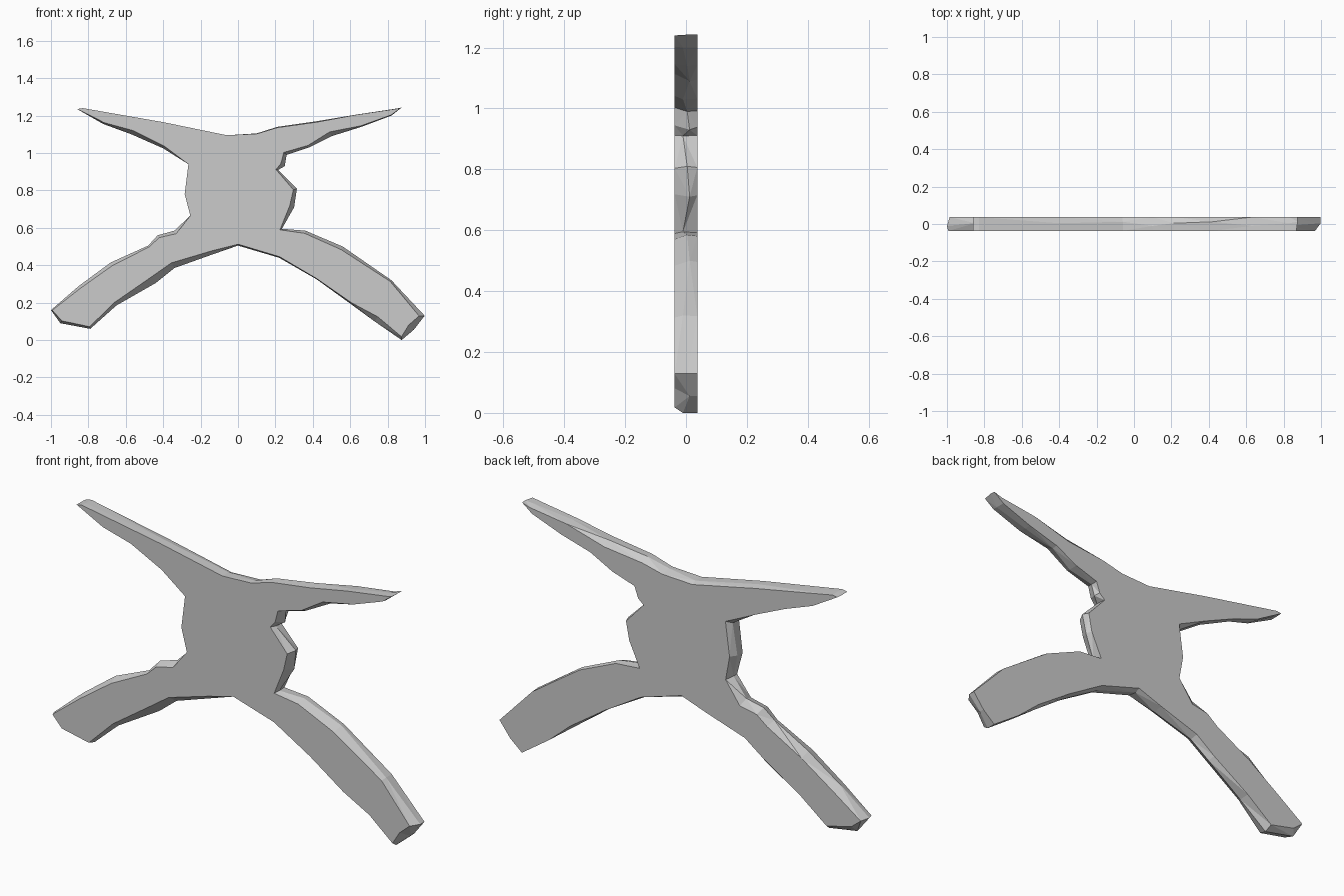
import bpy, bmesh
from mathutils import Vector

if "Cube" in bpy.data.objects:
    bpy.data.objects.remove(bpy.data.objects["Cube"])

HALF = 0.037  # half thickness of the slab

# Edge chains clockwise as seen from the front: (front inset, back inset, points x/z)
left_arm_top = (0.0, 0.008, [(-0.86, 1.235), (-0.83, 1.24), (-0.4, 1.165), (-0.06, 1.095)])
right_arm_top = (0.004, 0.022, [(0.1, 1.105), (0.21, 1.14), (0.42, 1.17), (0.63, 1.205), (0.83, 1.235)])
right_arm_under = (0.02, 0.004, [(0.875, 1.243), (0.82, 1.2), (0.66, 1.14), (0.5, 1.09),
                                 (0.38, 1.03), (0.26, 0.99)])
right_flank = (0.02, 0.012, [(0.25, 0.93), (0.215, 0.91), (0.315, 0.81), (0.3, 0.71), (0.235, 0.595)])
right_leg_top = (0.015, 0.004, [(0.36, 0.585), (0.56, 0.5), (0.82, 0.32)])
right_foot = (0.03, 0.0, [(0.998, 0.13), (0.94, 0.055), (0.875, 0.0), (0.73, 0.1)])
right_leg_under = (0.006, 0.01, [(0.6, 0.195), (0.42, 0.325), (0.22, 0.44), (0.0, 0.505)])
left_leg_under = (0.032, 0.018, [(-0.13, 0.46), (-0.34, 0.385), (-0.44, 0.305), (-0.65, 0.185)])
left_foot = (0.012, 0.025, [(-0.79, 0.06), (-0.95, 0.09), (-1.0, 0.16)])
left_leg_top = (0.015, 0.03, [(-0.85, 0.29), (-0.68, 0.415), (-0.48, 0.505), (-0.43, 0.56), (-0.34, 0.585)])
left_flank = (0.0, 0.02, [(-0.255, 0.665), (-0.285, 0.78), (-0.265, 0.94)])
left_arm_under = (0.022, 0.0, [(-0.4, 1.025), (-0.57, 1.1), (-0.72, 1.155)])

chains = [left_arm_top, right_arm_top, right_arm_under, right_flank, right_leg_top, right_foot,
          right_leg_under, left_leg_under, left_foot, left_leg_top, left_flank, left_arm_under]
outline = [(Vector(p), front, back) for front, back, pts in chains for p in pts]
count = len(outline)


def ring(bm, y, which):
    """Outline at depth y, moved inward by the chosen inset (0 none, 1 front, 2 back)."""
    verts = []
    for i, item in enumerate(outline):
        p = item[0]
        ahead = (outline[(i + 1) % count][0] - p).normalized()
        behind = (p - outline[i - 1][0]).normalized()
        chord = (ahead + behind).normalized()
        inset = item[which] if which else 0.0
        # uneven rim gives the hewn facets, less on the thin arm tips
        inset *= (1.25, 0.6, 1.0)[i % 3]
        if p.y > 1.0 and abs(p.x) > 0.6:
            inset *= 0.3
        q = p + Vector((chord.y, -chord.x)) * inset
        depth = y if which else (0.012, -0.01, 0.004)[i % 3]
        verts.append(bm.verts.new((q.x, depth, q.y)))
    return verts


# Flat four-limbed body with bevelled, faceted rim
bm = bmesh.new()
front = ring(bm, -HALF, 1)
middle = ring(bm, 0.0, 0)
back = ring(bm, HALF, 2)
bm.faces.new(front)
bm.faces.new(back[::-1])
for a, b in ((front, middle), (middle, back)):
    for i in range(count):
        j = (i + 1) % count
        bm.faces.new((a[i], b[i], b[j], a[j]))
bm.normal_update()
bmesh.ops.triangulate(bm, faces=bm.faces[:], ngon_method='EAR_CLIP')
bmesh.ops.recalc_face_normals(bm, faces=bm.faces[:])
mesh = bpy.data.meshes.new("four_limbed_body")
bm.to_mesh(mesh)
bm.free()
bpy.context.collection.objects.link(bpy.data.objects.new("four_limbed_body", mesh))
